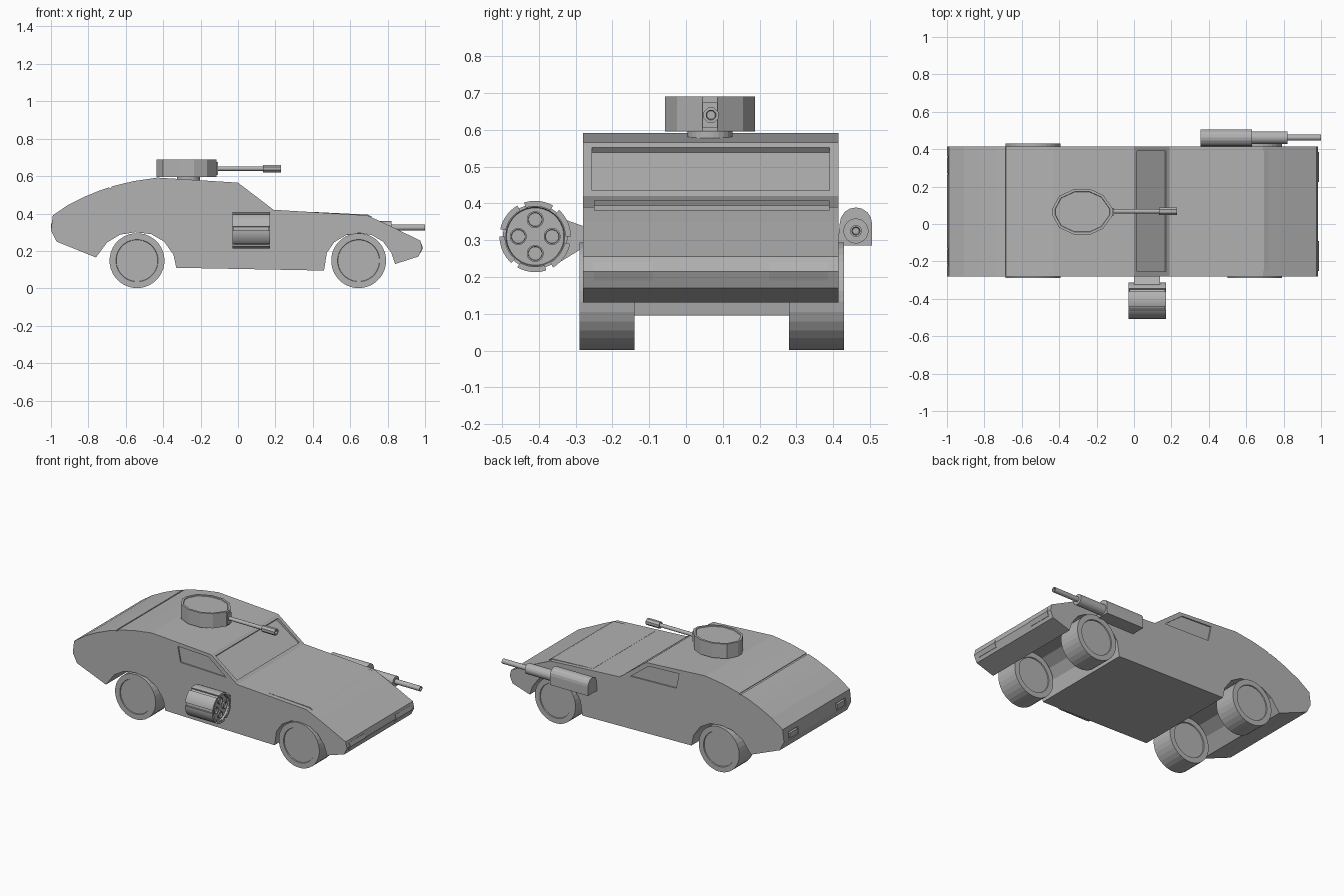
import bpy, bmesh, math

old = bpy.data.objects.get("Cube")
if old:
    bpy.data.objects.remove(old, do_unlink=True)

grey = bpy.data.materials.new("plain grey")
grey.use_nodes = True
GREY = (0.45, 0.45, 0.45, 1)
grey.diffuse_color = GREY
grey.node_tree.nodes["Principled BSDF"].inputs["Base Color"].default_value = GREY

MID = 0.0675                      # centre line of the vehicle
LEFT, RIGHT = 0.415, -0.28        # side walls
AXES = {"X": lambda a, b, d: (d, a, b),
        "Y": lambda a, b, d: (a, d, b),
        "Z": lambda a, b, d: (a, b, d)}


def prism(name, pts, axis, lo, hi, recess=None):
    """Extrude a 2D outline along an axis; recess=(margin, depth) sinks the end caps."""
    bm = bmesh.new()
    put = AXES[axis]
    ends = [[bm.verts.new(put(a, b, d)) for a, b in pts] for d in (lo, hi)]
    caps = [bm.faces.new(e) for e in ends]
    n = len(pts)
    for i in range(n):
        j = (i + 1) % n
        bm.faces.new((ends[0][i], ends[0][j], ends[1][j], ends[1][i]))
    bmesh.ops.recalc_face_normals(bm, faces=bm.faces)
    if recess:
        bmesh.ops.inset_individual(bm, faces=caps, thickness=recess[0])
        bmesh.ops.inset_individual(bm, faces=caps, thickness=0.002, depth=-recess[1])
    mesh = bpy.data.meshes.new(name)
    bm.to_mesh(mesh)
    bm.free()
    mesh.materials.append(grey)
    obj = bpy.data.objects.new(name, mesh)
    bpy.context.collection.objects.link(obj)
    return obj


def circle(a, b, r, n=32):
    return [(a + r * math.cos(2 * math.pi * (i + .5) / n),
             b + r * math.sin(2 * math.pi * (i + .5) / n)) for i in range(n)]


def box(a0, a1, b0, b1):
    return [(a0, b0), (a1, b0), (a1, b1), (a0, b1)]


def cut(target, cutter):
    mod = target.modifiers.new("cut", "BOOLEAN")
    mod.operation = "DIFFERENCE"
    mod.solver = "EXACT"
    mod.object = cutter
    bpy.context.view_layer.objects.active = target
    bpy.ops.object.modifier_apply(modifier=mod.name)
    bpy.data.objects.remove(cutter, do_unlink=True)


def smooth(obj):
    bpy.ops.object.select_all(action="DESELECT")
    obj.select_set(True)
    bpy.context.view_layer.objects.active = obj
    bpy.ops.object.shade_smooth_by_angle(angle=math.radians(30))


# Body: side profile with both wheel arches
profile = [(-1, .31), (-.99, .39), (-.91, .445), (-.82, .49), (-.74, .523), (-.66, .549),
           (-.56, .573), (-.43, .592), (0, .565), (.19, .42), (.69, .39), (.78, .35),
           (.975, .255), (.985, .215), (.965, .17), (.84, .13),
           (.82, .19), (.775, .25), (.715, .285), (.65, .296), (.58, .286), (.515, .247),
           (.475, .19), (.46, .095), (-.33, .11),
           (-.345, .18), (-.395, .25), (-.465, .29), (-.55, .3), (-.63, .287), (-.7, .245),
           (-.76, .165), (-.97, .25)]
body = prism("body", profile, "Y", RIGHT, LEFT)

# Side windows, windscreen, tail seam and tail lights cut into the body
window = [(-.24, .555), (-.02, .545), (.11, .445), (-.22, .455)]
for wall in (RIGHT, LEFT):
    cut(body, prism("window_cutter", window, "Y", wall - .008, wall + .008))
screen = [(.006, .539), (.165, .428), (.19, .455), (.04, .58)]
cut(body, prism("windscreen_cutter", screen, "Y", RIGHT + .025, LEFT - .025))
seam = [(-.685, .534), (-.675, .538), (-.685, .56), (-.695, .555)]
cut(body, prism("seam_cutter", seam, "Y", RIGHT - .01, LEFT + .01))
for side in (-1, 1):
    y = MID + side * .245
    cut(body, prism("tail_light_cutter", box(-1.02, -.985, .305, .355), "Y", y - .05, y + .05))
    prism("tail_light", box(-1, -.97, .313, .347), "Y", y - .04, y + .04)
    # Headlight plates wrapped on the nose edge
    y = MID + side * .238
    prism("headlight", [(.96, .19), (.976, .19), (.989, .215), (.98, .24), (.96, .24)],
          "Y", y - .08, y + .08)

# Slightly raised bonnet panel
prism("bonnet_panel", [(.4, .4), (.7, .38), (.72, .381), (.695, .394), (.4, .4084)],
      "Y", RIGHT + .03, LEFT - .025)

# Wheels with recessed hubs
for end, x in (("front", .645), ("rear", -.54)):
    for side, lo in (("right", -.29), ("left", .28)):
        prism(f"{end}_{side}_wheel", circle(x, .148, .147), "Y", lo, lo + .15, (.034, .006))

# Turret: ring, faceted head, mantlet, barrel and muzzle
TY = .065
half = [(-.115, .02), (-.165, .09), (-.235, .122), (-.32, .122), (-.4, .085), (-.435, .02)]
outline = [(x, TY + d) for x, d in half] + [(x, TY - d) for x, d in reversed(half)]
prism("turret_ring", circle(-.265, TY, .062, 24), "Z", .57, .6)
prism("turret_head", outline, "Z", .595, .69, (.014, .005))
prism("turret_mantlet", box(TY - .02, TY + .02, .605, .675), "X", -.13, -.108)
smooth(prism("turret_barrel", circle(TY + .003, .64, .012, 16), "X", -.12, .16))
prism("turret_muzzle", circle(TY + .003, .64, .022, 8), "X", .135, .23, (.008, .02))

# Rotary gun on the right side
GY, GZ = -.41, .31
smooth(prism("rotary_drum", circle(GY, GZ, .088), "X", -.025, .165, (.008, .012)))
for i in range(4):
    a = i * math.pi / 2
    tube = circle(GY + .046 * math.cos(a), GZ + .046 * math.sin(a), .023, 20)
    smooth(prism("rotary_barrel", tube, "X", .1, .162, (.004, .02)))
for i in range(6):
    angles = [i * math.pi / 3 + .12 * k for k in range(8)]
    arc = [(GY + r * math.cos(a), GZ + r * math.sin(a))
           for r, run in ((.097, angles), (.082, angles[::-1])) for a in run]
    smooth(prism("rotary_shroud_plate", arc, "X", -.03, .17))
prism("rotary_mount", [(-.36, .23), (-.27, .285), (-.27, .335), (-.34, .36)], "X", .0, .14)

# Long cannon on the left side: arched housing, sleeve and barrel
CY, CZ = .462, .325
arch = [(CY + .044 * math.cos(math.pi * i / 8), .345 + .044 * math.sin(math.pi * i / 8))
        for i in range(9)]
prism("cannon_housing", [(CY + .044, .285)] + arch + [(CY - .05, .285)], "X", .355, .63)
smooth(prism("cannon_sleeve", circle(CY, CZ, .034, 24), "X", .62, .82))
smooth(prism("cannon_barrel", circle(CY, CZ, .016, 16), "X", .81, 1, (.005, .03)))
